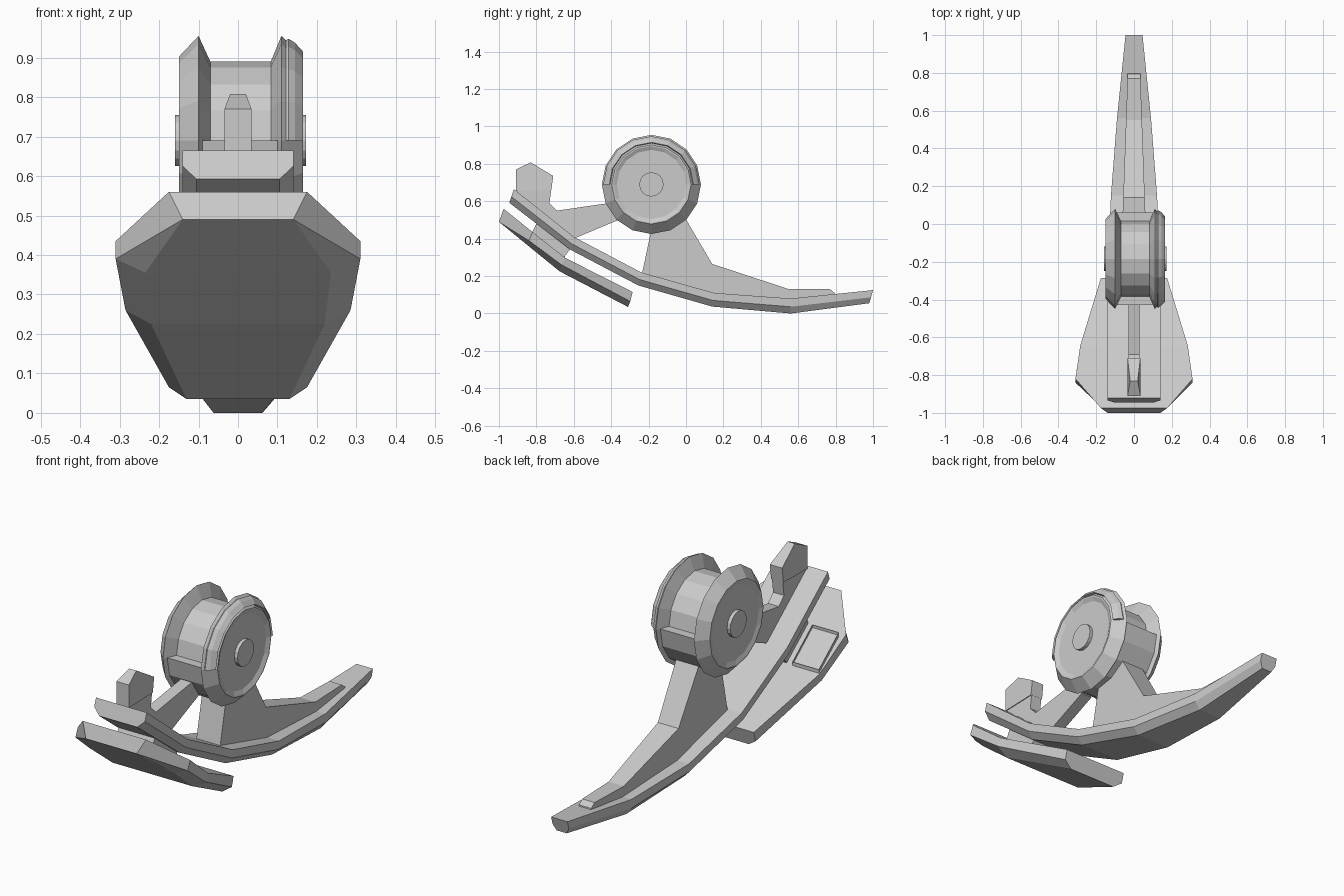
import bpy, bmesh, math

if "Cube" in bpy.data.objects:
    bpy.data.objects.remove(bpy.data.objects["Cube"])

WY, WZ = -0.185, 0.69   # wheel centre


def finish(name, bm):
    bmesh.ops.remove_doubles(bm, verts=bm.verts, dist=1e-4)
    bmesh.ops.recalc_face_normals(bm, faces=bm.faces)
    me = bpy.data.meshes.new(name)
    bm.to_mesh(me)
    bm.free()
    ob = bpy.data.objects.new(name, me)
    bpy.context.collection.objects.link(ob)
    return ob


def skin(bm, rings, caps=True):
    """Bridge closed rings of points and cap both ends."""
    rings = [[bm.verts.new(p) for p in r] for r in rings]
    n = len(rings[0])
    for a, b in zip(rings, rings[1:]):
        for i in range(n):
            j = (i + 1) % n
            bm.faces.new((a[i], a[j], b[j], b[i]))
    if caps:
        bm.faces.new(rings[0])
        bm.faces.new(rings[-1])


def loft(name, stations):
    """Each station is the right half of a section; it is mirrored in x."""
    bm = bmesh.new()
    skin(bm, [s + [(-x, y, z) for x, y, z in reversed(s)] for s in stations])
    return finish(name, bm)


def slab(name, outline, width):
    """Side outline (y, z) given thickness; width(y, z) is the half width."""
    bm = bmesh.new()
    skin(bm, [[(s * width(y, z), y, z) for y, z in outline] for s in (-1, 1)])
    return finish(name, bm)


def lathe(name, profile, start=0, end=360, steps=16):
    """Turn a closed (x, r) profile about the wheel axis."""
    bm = bmesh.new()
    rings = []
    for i in range(steps + 1):
        a = math.radians(start + (end - start) * i / steps)
        rings.append([(x, WY + r * math.cos(a), WZ + r * math.sin(a)) for x, r in profile])
    skin(bm, rings, caps=end - start < 360)
    return finish(name, bm)


# Long curved runner: top y, top z, bottom y, bottom z, half widths
runner = [(-.92, .665, -.945, .592, .14, .105), (-.60, .41, -.62, .342, .14, .11),
          (-.24, .22, -.255, .15, .14, .11), (.15, .11, .14, .037, .122, .09),
          (.56, .08, .56, 0, .09, .062), (1, .125, .98, .055, .045, .028)]
loft("runner", [[(w, yt, zt), (w, yt + .55 * (yb - yt), zt + .55 * (zb - zt)), (wb, yb, zb)]
                for yt, zt, yb, zb, w, wb in runner])

# Bent toe plate with chamfered underside
loft("toe_plate", [
    [(.175, -.975, .56), (.14, -1, .49), (.14, -1, .49)],
    [(.31, -.82, .435), (.31, -.84, .39), (.235, -.835, .355)],
    [(.285, -.645, .297), (.285, -.665, .26), (.22, -.675, .225)],
    [(.175, -.285, .115), (.175, -.298, .065), (.13, -.31, .035)]])

# Block joining toe plate and runner
slab("toe_connector", [(-.83, .42), (-.78, .52), (-.60, .37), (-.66, .29)], lambda y, z: .1)

# Framed recess on the left of the toe plate
bm = bmesh.new()
rect = [(-.28, -.805), (-.135, -.805), (-.135, -.648), (-.28, -.648)]
skin(bm, [[(x, y, .297 - .8 * (y + .645) + h) for x, y in rect] for h in (-.02, .018)])
bm.faces.ensure_lookup_table()
top = bm.faces[-1]
bmesh.ops.inset_region(bm, faces=[top], thickness=.016)
for v in top.verts:
    v.co.z -= .014
finish("recess_frame", bm)

# Spool wheel with flanges
lathe("spool_wheel", [(.155, 0), (.155, .185), (.165, .205), (.165, .212), (.11, .265),
                      (.083, .2), (-.07, .2), (-.1, .265), (-.15, .212), (-.15, .205),
                      (-.143, .185), (-.143, 0)])
lathe("wheel_hub", [(-.16, 0), (-.16, .065), (.172, .065), (.172, 0)])
lathe("lower_housing", [(-.09, 0), (-.09, .245), (.1, .245), (.1, 0)], 180, 360, 8)
lathe("flange_arc", [(.115, .25), (.128, .258), (.145, .247), (.165, .225), (.15, .218)],
      0, 180, 8)

# Rear support fin, tapering backward
slab("rear_support", [(-.24, .19), (-.17, .52), (-.01, .52), (.14, .265), (.55, .13), (.77, .13),
                      (.795, .11), (.8, .08), (.56, .05), (.15, .08)],
     lambda y, z: .062 - .036 * max(y, -.1))

# Front strut and neck
slab("front_strut", [(-.88, .61), (-.905, .66), (-.72, .665), (-.73, .59), (-.69, .55),
                     (-.38, .595), (-.35, .505), (-.60, .40)], lambda y, z: .03)

# Hexagonal catch with narrow crown
slab("front_catch", [(-.91, .655), (-.91, .77), (-.83, .808), (-.71, .735), (-.72, .66)],
     lambda y, z: .02 if z > .8 else .034)
